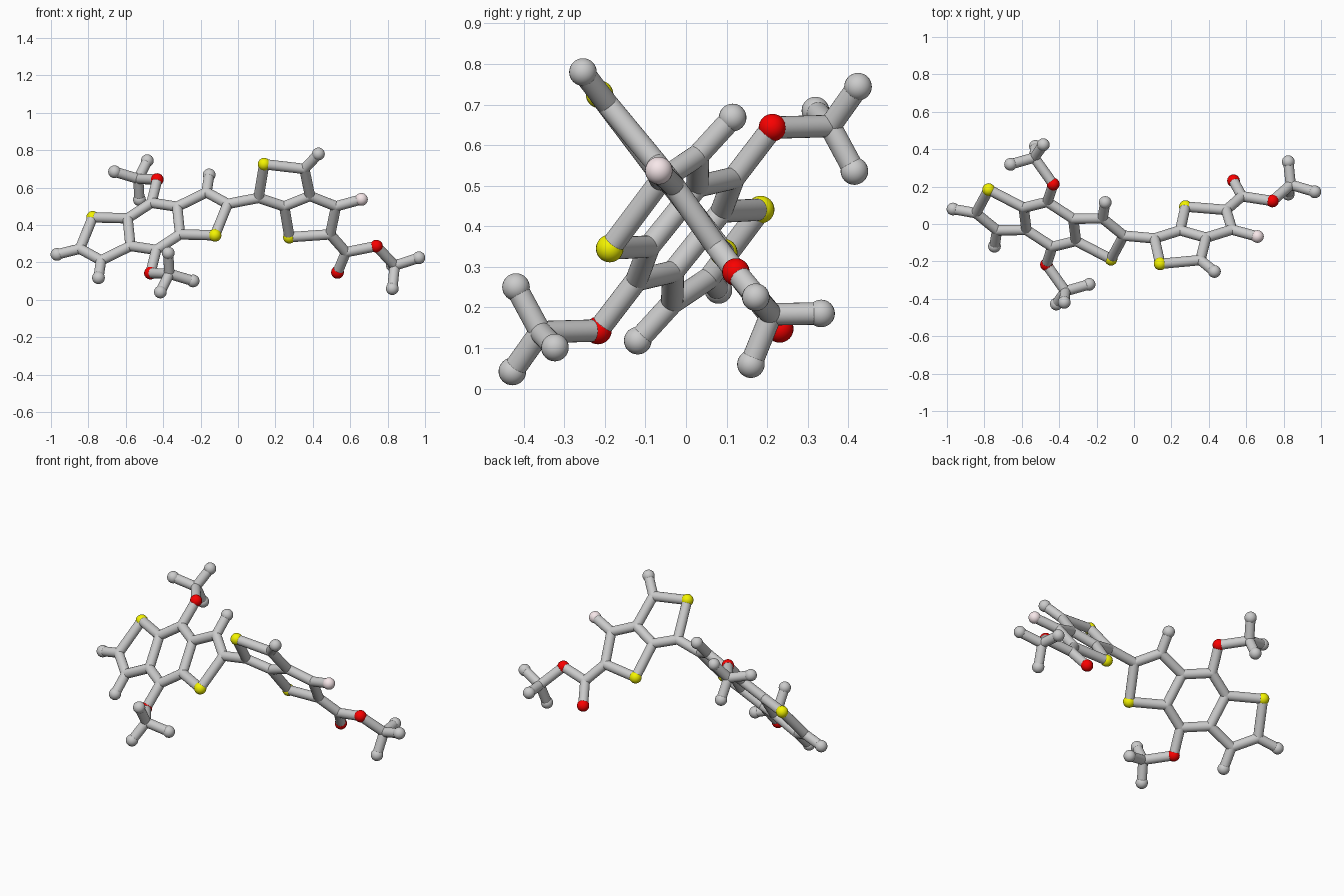
import bpy, bmesh
from mathutils import Vector, Matrix

if "Cube" in bpy.data.objects:
    bpy.data.objects.remove(bpy.data.objects["Cube"])

BALL, STICK = 0.034, 0.0275


def material(name, rgb):
    m = bpy.data.materials.new(name)
    m.diffuse_color = (*rgb, 1)
    m.use_nodes = True
    m.node_tree.nodes["Principled BSDF"].inputs["Base Color"].default_value = m.diffuse_color
    return m


MATS = {"S": material("yellow", (0.9, 0.9, 0.0)),
        "O": material("red", (0.95, 0.0, 0.0)),
        "F": material("pink", (0.93, 0.8, 0.82))}
NAMES = {"S": "sulfur_ball", "O": "oxygen_ball", "F": "fluorine_ball",
         "H": "hydrogen_ball", "C": "carbon_joint"}


def finish(bm, name, mat=None):
    for f in bm.faces:
        f.smooth = True
    me = bpy.data.meshes.new(name)
    bm.to_mesh(me)
    bm.free()
    if mat:
        me.materials.append(mat)
    ob = bpy.data.objects.new(name, me)
    bpy.context.collection.objects.link(ob)


def ball(kind, p):
    bm = bmesh.new()
    r = STICK if kind == "C" else BALL
    bmesh.ops.create_uvsphere(bm, u_segments=24, v_segments=16, radius=r,
                              matrix=Matrix.Translation(p))
    finish(bm, NAMES[kind], MATS.get(kind))


def stick(a, b):
    d = b - a
    m = Matrix.Translation((a + b) / 2) @ d.to_track_quat('Z', 'Y').to_matrix().to_4x4()
    bm = bmesh.new()
    bmesh.ops.create_cone(bm, cap_ends=False, segments=24, radius1=STICK,
                          radius2=STICK, depth=d.length, matrix=m)
    finish(bm, "bond_stick")


# Fused three-ring core: one half as offsets from its inversion centre
centre = Vector((-0.45, -0.002, 0.393))
half = {
    "S": (-.327, .186, .048), "C_fuse": (-.14, .089, .043),
    "C_top": (-.013, .12, .126), "O": (.018, .215, .25),
    "C_me": (-.083, .357, .254), "H1": (-.21, .321, .292),
    "H2": (-.035, .426, .351), "H3": (-.077, .417, .143),
    "C_ring": (.125, .03, .105), "C_b": (.282, .032, .182),
    "H_b": (.296, .117, .275), "C_a": (-.395, .06, -.12),
}
half_bonds = ("S C_fuse,C_fuse C_top,C_top O,O C_me,C_me H1,C_me H2,C_me H3,"
              "C_top C_ring,C_ring C_b,C_b H_b,S C_a,C_fuse C_ring*,C_a C_b*")

atoms, bonds = {}, []
for k, v in half.items():
    atoms[k] = centre + Vector(v)
    atoms[k + "*"] = centre - Vector(v)
for pair in half_bonds.split(","):
    a, b = pair.split()
    bonds.append((a, b))
    bonds.append(tuple((n + "*").replace("**", "") for n in (a, b)))

# Outer hydrogen, tilted two-ring unit and ester tail
tail = {
    "H_end": (-.968, .08, .243),
    "C1": (.11, -.077, .545), "S_t": (.14, -.213, .725),
    "C2": (.355, -.193, .70), "H_t": (.43, -.254, .78),
    "C3": (.385, -.073, .555), "C4": (.247, -.034, .50),
    "S_u": (.275, .093, .335), "C5": (.493, .075, .35),
    "C6": (.524, -.03, .50), "F": (.66, -.067, .537),
    "C7": (.577, .148, .255), "O_d": (.532, .231, .147),
    "O_e": (.74, .123, .287), "C8": (.838, .21, .183),
    "H4": (.967, .172, .225), "H5": (.825, .16, .06), "H6": (.825, .333, .185),
}
atoms.update({k: Vector(v) for k, v in tail.items()})
tail_bonds = ("C_a H_end,C_a* C1,C1 S_t,S_t C2,C2 H_t,C2 C3,C3 C4,C4 C1,C4 S_u,"
              "S_u C5,C5 C6,C6 C3,C6 F,C5 C7,C7 O_d,C7 O_e,O_e C8,C8 H4,C8 H5,C8 H6")
bonds += [tuple(p.split()) for p in tail_bonds.split(",")]

# Build balls and sticks
for k, p in atoms.items():
    ball(k[0], p)
for a, b in bonds:
    stick(atoms[a], atoms[b])
